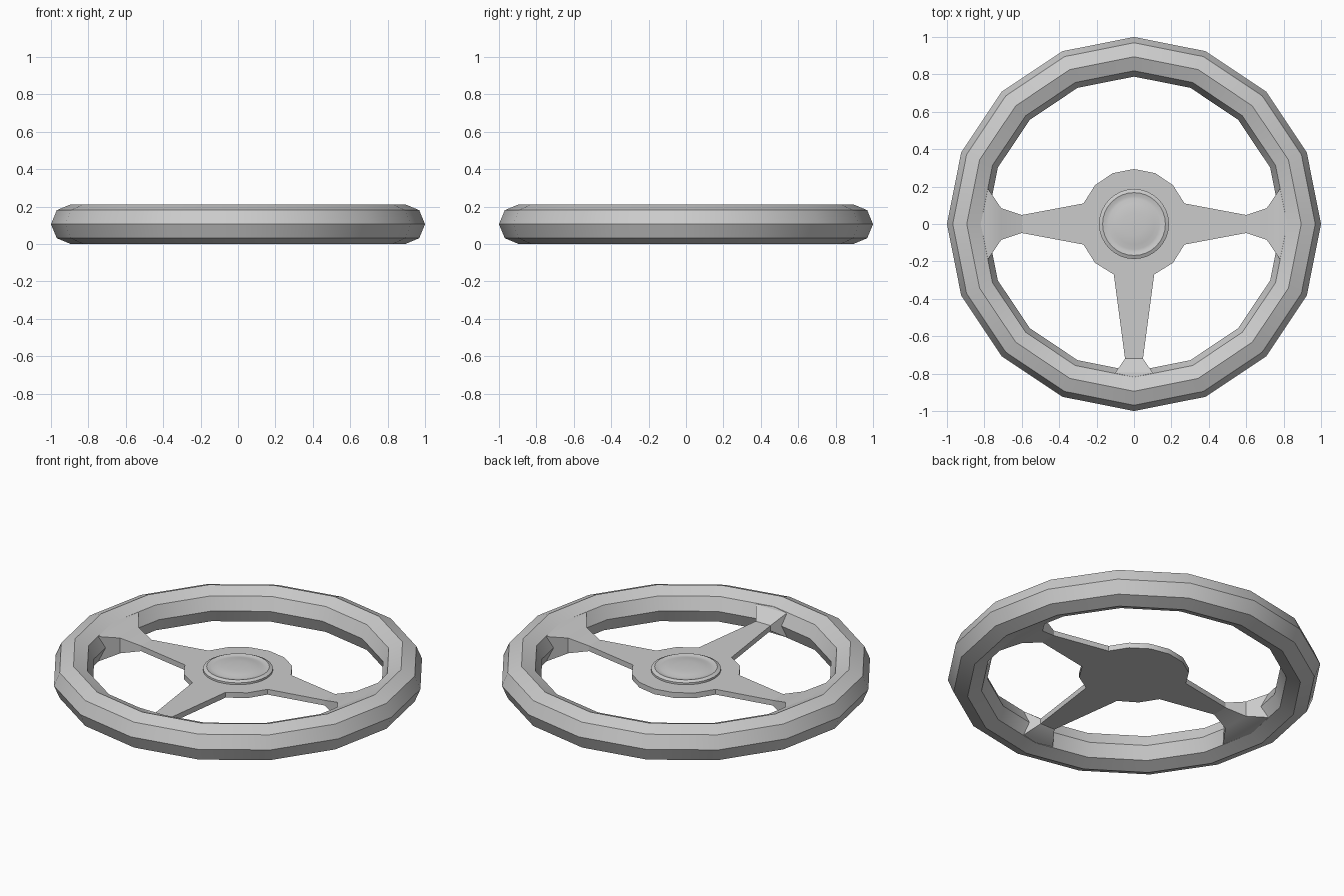
import bpy, bmesh
from math import sin, cos, pi, radians

if "Cube" in bpy.data.objects:
    bpy.data.objects.remove(bpy.data.objects["Cube"])

MID = 0.106  # height of the rim centre line


def finish(name, bm, angle=30):
    bmesh.ops.recalc_face_normals(bm, faces=bm.faces)
    me = bpy.data.meshes.new(name)
    bm.to_mesh(me)
    bm.free()
    ob = bpy.data.objects.new(name, me)
    bpy.context.collection.objects.link(ob)
    bpy.ops.object.select_all(action='DESELECT')
    ob.select_set(True)
    bpy.context.view_layer.objects.active = ob
    bpy.ops.object.shade_smooth_by_angle(angle=radians(angle))
    return ob


def lathe(name, profile, sides, closed=False):
    """Revolve (radius, z) points; open profiles get capped at both ends."""
    bm = bmesh.new()
    rings = [[bm.verts.new((r * cos(2 * pi * i / sides), r * sin(2 * pi * i / sides), z))
              for i in range(sides)] for r, z in profile]
    pairs = list(zip(rings, rings[1:] + rings[:1]))
    for a, b in pairs if closed else pairs[:-1]:
        for i in range(sides):
            j = (i + 1) % sides
            bm.faces.new((a[i], a[j], b[j], b[i]))
    if not closed:
        bm.faces.new(rings[0])
        bm.faces.new(rings[-1])
    return finish(name, bm)


def flare(name, sections, turn):
    """Loft rectangles (distance, half width, z low, z high) along a spoke."""
    bm = bmesh.new()
    loops = []
    for d, w, lo, hi in sections:
        pts = [(-w, lo), (w, lo), (w, hi), (-w, hi)]
        loops.append([bm.verts.new((d * cos(turn) - s * sin(turn),
                                    d * sin(turn) + s * cos(turn), z)) for s, z in pts])
    for a, b in zip(loops, loops[1:]):
        for i in range(4):
            j = (i + 1) % 4
            bm.faces.new((a[i], a[j], b[j], b[i]))
    bm.faces.new(loops[0])
    bm.faces.new(loops[-1])
    return finish(name, bm)


# Rim: octagonal section swept around sixteen sides
section = [(0.894 + 0.106 * cos(k * pi / 4), MID + 0.106 * sin(k * pi / 4)) for k in range(8)]
lathe("rim", section, 16, closed=True)

# Hub plate with three tapering spokes, outlined on the right and mirrored
LOW, HIGH = 0.088, 0.119
half = [(0.113, 0.272), (0.208, 0.208), (0.27, 0.11), (0.60, 0.048), (0.60, -0.048),
        (0.27, -0.11), (0.208, -0.208), (0.108, -0.27), (0.048, -0.72)]
outline = [(0, 0.294)] + half + [(-x, y) for x, y in reversed(half)]
bm = bmesh.new()
plate = bm.faces.new([bm.verts.new((x, y, LOW)) for x, y in outline])
up = bmesh.ops.extrude_face_region(bm, geom=[plate], use_keep_orig=True)
bmesh.ops.translate(bm, vec=(0, 0, HIGH - LOW),
                    verts=[v for v in up["geom"] if isinstance(v, bmesh.types.BMVert)])
finish("hub_and_spokes", bm)

# Flares blending the spoke ends into the rim
side = [(0.60, 0.048, LOW, HIGH), (0.71, 0.085, 0.06, 0.15), (0.782, 0.19, 0.032, 0.18),
        (0.84, 0.19, 0.03, 0.182)]
flare("right_spoke_flare", side, 0)
flare("left_spoke_flare", side, pi)
flare("lower_spoke_flare", [(0.72, 0.048, LOW, HIGH), (0.795, 0.1, 0.035, 0.177),
                            (0.84, 0.1, 0.03, 0.182)], -pi / 2)

# Centre button: raised ring, shallow groove and low dome
lathe("centre_button", [(0.187, 0.11), (0.187, 0.13), (0.168, 0.139), (0.150, 0.134),
                        (0.135, 0.134), (0.11, 0.140), (0.06, 0.144), (0.01, 0.145)], 32)
